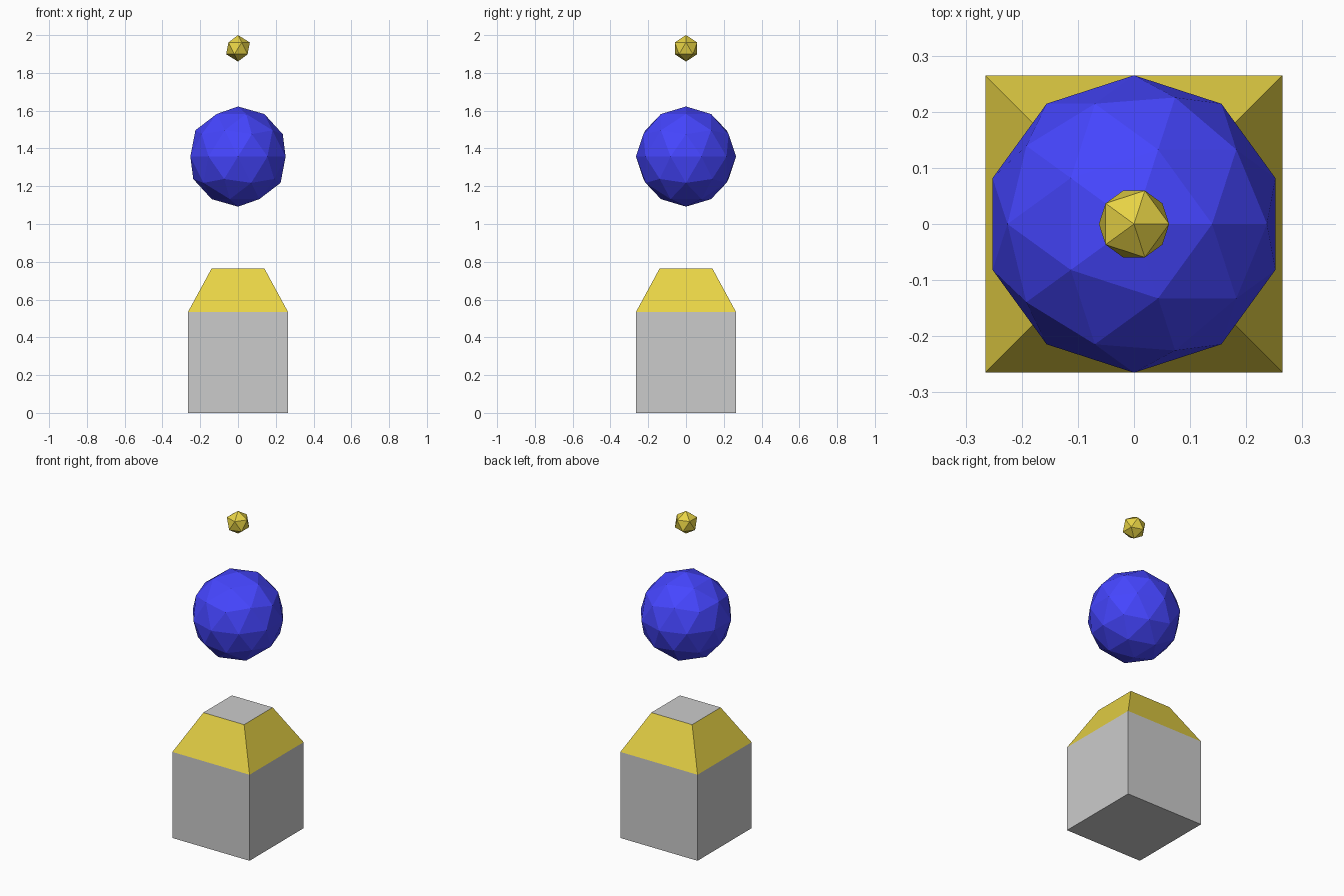
import bpy, bmesh

if "Cube" in bpy.data.objects:
    bpy.data.objects.remove(bpy.data.objects["Cube"])


def material(name, rgb):
    mat = bpy.data.materials.new(name)
    mat.diffuse_color = (*rgb, 1)
    mat.use_nodes = True
    mat.node_tree.nodes["Principled BSDF"].inputs["Base Color"].default_value = mat.diffuse_color
    return mat


def ball(name, radius, z, subdivisions, mat):
    bpy.ops.mesh.primitive_ico_sphere_add(
        subdivisions=subdivisions, radius=radius, location=(0, 0, z))
    obj = bpy.context.object
    obj.name = name
    obj.data.materials.append(mat)


gold = material("gold", (0.8, 0.65, 0.06))
blue = material("blue", (0.06, 0.06, 1.0))

HALF, BODY_TOP, CAP_HALF, CAP_TOP = 0.265, 0.534, 0.14, 0.764

# Pedestal: grey block whose top is extruded and tapered into gold shoulders
bm = bmesh.new()
bmesh.ops.create_cube(bm, size=1)
for v in bm.verts:
    v.co = (v.co.x * 2 * HALF, v.co.y * 2 * HALF, (v.co.z + 0.5) * BODY_TOP)
bm.normal_update()
top = max(bm.faces, key=lambda f: f.calc_center_median().z)
top = bmesh.ops.extrude_discrete_faces(bm, faces=[top])["faces"][0]
for v in top.verts:
    v.co.x *= CAP_HALF / HALF
    v.co.y *= CAP_HALF / HALF
    v.co.z = CAP_TOP
for f in bm.faces:
    if BODY_TOP < f.calc_center_median().z < CAP_TOP - 0.01:
        f.material_index = 1
bmesh.ops.recalc_face_normals(bm, faces=bm.faces)
mesh = bpy.data.meshes.new("pedestal")
mesh.materials.append(None)
mesh.materials.append(gold)
bm.to_mesh(mesh)
bm.free()
bpy.context.collection.objects.link(bpy.data.objects.new("pedestal", mesh))

# Floating faceted balls
ball("large_ball", 0.265, 1.357, 2, blue)
ball("small_ball", 0.07, 1.93, 1, gold)
